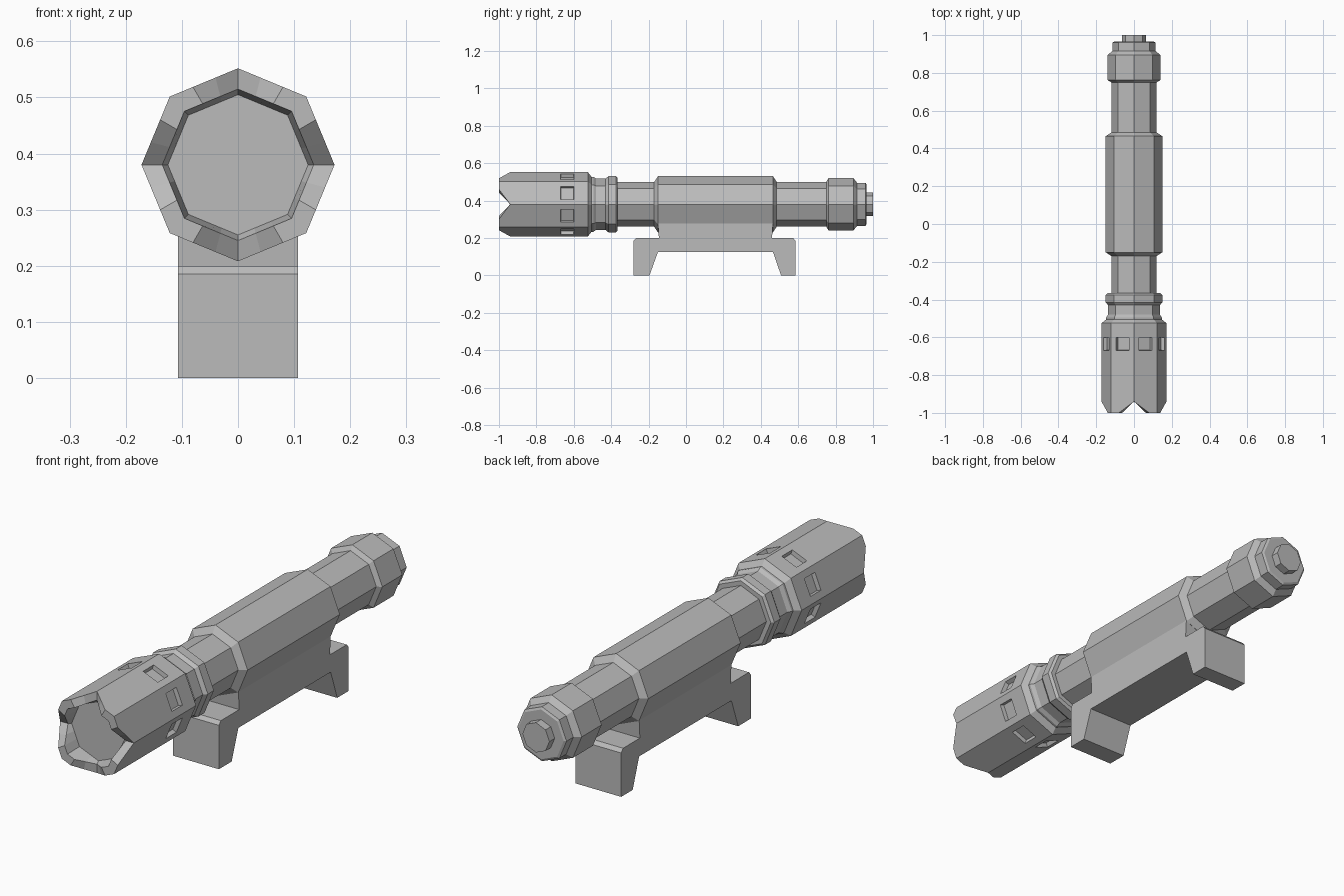
import bpy, bmesh, math
from mathutils import Vector

cube = bpy.data.objects.get("Cube")
if cube:
    bpy.data.objects.remove(cube, do_unlink=True)

AXIS_Z = 0.38
SIDES = 8

grey = bpy.data.materials.new("plain_grey")
grey.use_nodes = True
colour = (0.5, 0.5, 0.5, 1)
grey.diffuse_color = colour
grey.node_tree.nodes["Principled BSDF"].inputs["Base Color"].default_value = colour


def finish(name, bm):
    bmesh.ops.recalc_face_normals(bm, faces=bm.faces)
    mesh = bpy.data.meshes.new(name)
    bm.to_mesh(mesh)
    bm.free()
    mesh.materials.append(grey)
    obj = bpy.data.objects.new(name, mesh)
    bpy.context.collection.objects.link(obj)
    return obj


def corner(i, r):
    a = 2 * math.pi * i / SIDES
    return Vector((r * math.sin(a), 0, AXIS_Z + r * math.cos(a)))


def bridge(bm, a, b):
    n = len(a)
    return [bm.faces.new((a[i], a[(i + 1) % n], b[(i + 1) % n], b[i])) for i in range(n)]


def lathe(name, profile):
    """Capped octagonal barrel along y from (y, radius) pairs."""
    bm = bmesh.new()
    rings = [[bm.verts.new(corner(i, r) + Vector((0, y, 0))) for i in range(SIDES)]
             for y, r in profile]
    for a, b in zip(rings, rings[1:]):
        bridge(bm, a, b)
    bm.faces.new(rings[0])
    bm.faces.new(rings[-1])
    return finish(name, bm)


def split_ring(bm, r, t1, t2, y0, y1, y2):
    """Octagon ring with two extra points per side, mirrored on odd sides.
    y0 is used at the even corners, y1 and y2 further along, y2 at odd corners."""
    verts = []
    for i in range(SIDES):
        a, b = corner(i, r), corner(i + 1, r)
        if i % 2 == 0:
            steps = ((0, y0), (t1, y1), (t2, y2))
        else:
            steps = ((0, y2), (1 - t2, y2), (1 - t1, y1))
        for t, y in steps:
            verts.append(bm.verts.new(a.lerp(b, t) + Vector((0, y, 0))))
    return verts


# Lamp head: notched rim, recessed lens and a window in every side
bm = bmesh.new()
W1, W2 = 0.22, 0.78
R = 0.172
lens = split_ring(bm, 0.125, 0.33, 0.66, -0.93, -0.93, -0.93)
rim_in = split_ring(bm, 0.135, 0.33, 0.66, -0.94, -0.97, -1)
rim_out = split_ring(bm, R, 0.33, 0.66, -0.94, -0.97, -1)
win_a = split_ring(bm, R, W1, W2, -0.67, -0.67, -0.67)
win_b = split_ring(bm, R, W1, W2, -0.6, -0.6, -0.6)
back = split_ring(bm, R, W1, W2, -0.525, -0.525, -0.525)
neck = split_ring(bm, 0.147, W1, W2, -0.505, -0.505, -0.505)
bm.faces.new(lens)
bridge(bm, lens, rim_in)
bridge(bm, rim_in, rim_out)
bridge(bm, rim_out, win_a)
band = bridge(bm, win_a, win_b)
bridge(bm, win_b, back)
bridge(bm, back, neck)
bm.faces.new(neck)
bmesh.ops.recalc_face_normals(bm, faces=bm.faces)
bmesh.ops.inset_individual(bm, faces=band[1::3], thickness=0.003, depth=-0.018)
finish("lamp_head", bm)

# Barrel sections from the head back to the tail
lathe("neck_collar", [(-0.51, 0.147), (-0.495, 0.147), (-0.48, 0.137), (-0.43, 0.137),
                      (-0.415, 0.15), (-0.375, 0.15), (-0.365, 0.14), (-0.365, 0.118)])
lathe("barrel_tube", [(-0.4, 0.12), (0.78, 0.12)])
lathe("main_grip", [(-0.17, 0.12), (-0.15, 0.15), (0.465, 0.15), (0.485, 0.12)])
lathe("tail_cap", [(0.75, 0.12), (0.762, 0.14), (0.895, 0.14), (0.915, 0.115),
                   (0.96, 0.115), (0.965, 0.105)])
lathe("tail_button", [(0.95, 0.063), (1.0, 0.063)])

# Mount: side outline pushed across the width
outline = [(-0.28, 0), (-0.195, 0), (-0.15, 0.125), (0.465, 0.125), (0.508, 0),
           (0.585, 0), (0.585, 0.185), (0.572, 0.2), (0.46, 0.2), (0.465, 0.278),
           (-0.15, 0.278), (-0.145, 0.2), (-0.267, 0.2), (-0.28, 0.185)]
bm = bmesh.new()
left, right = [[bm.verts.new((x, y, z)) for y, z in outline] for x in (0.107, -0.107)]
bm.faces.new(left)
bm.faces.new(right)
bridge(bm, left, right)
finish("mount_bracket", bm)
